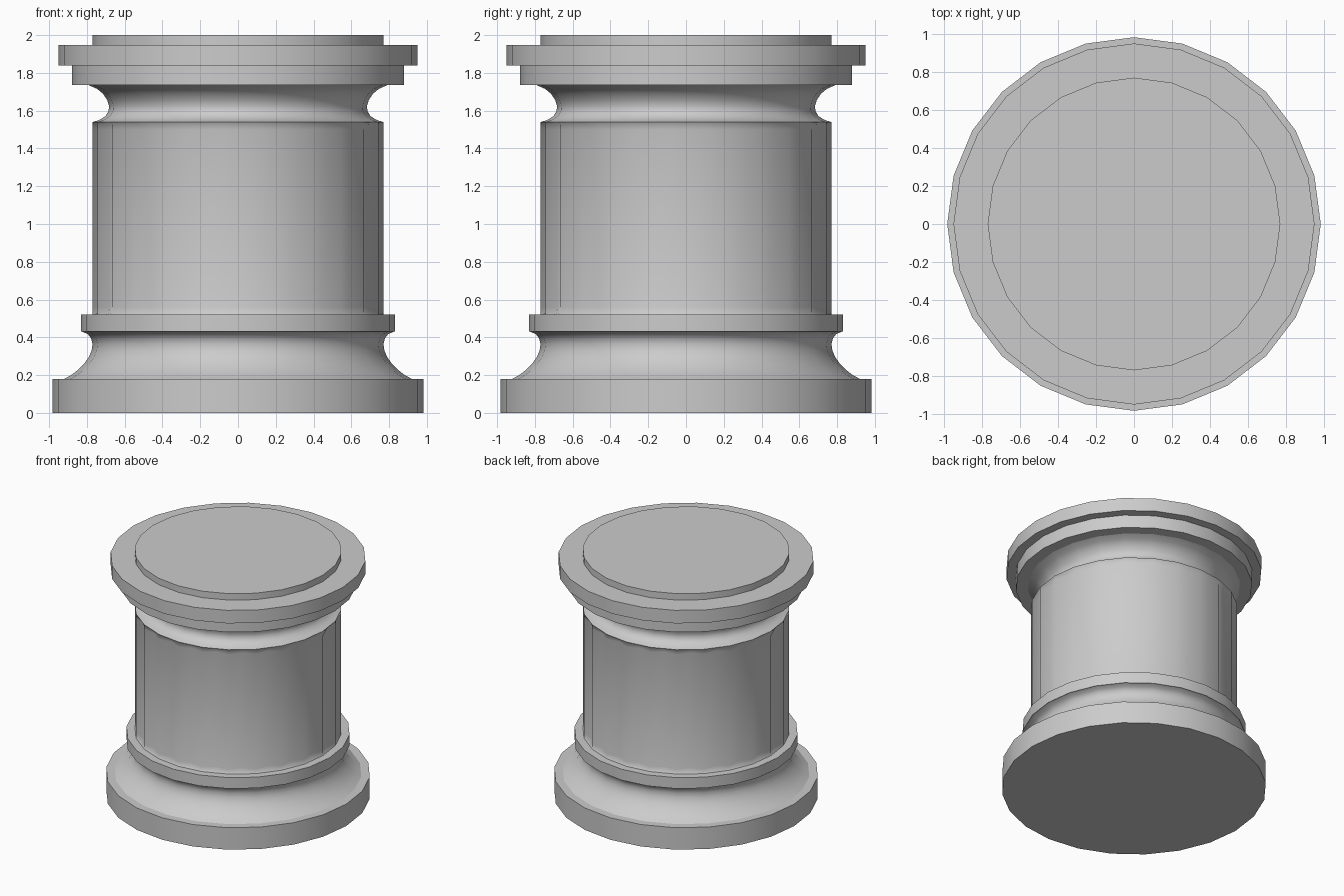
import bpy, bmesh, math

if "Cube" in bpy.data.objects:
    bpy.data.objects.remove(bpy.data.objects["Cube"])

SIDES = 24


def lathe(name, rings, cap_bottom=False, cap_top=False, sides=SIDES, angle=35):
    """Skin a stack of (radius, z) rings; radius may be a function of the side index."""
    bm = bmesh.new()
    loops = []
    for r, z in rings:
        loop = []
        for i in range(sides):
            a = 2 * math.pi * i / sides
            rad = r(i) if callable(r) else r
            loop.append(bm.verts.new((rad * math.cos(a), rad * math.sin(a), z)))
        loops.append(loop)
    for lo, hi in zip(loops, loops[1:]):
        for i in range(sides):
            j = (i + 1) % sides
            bm.faces.new((lo[i], lo[j], hi[j], hi[i]))
    if cap_bottom:
        bm.faces.new(loops[0][::-1])
    if cap_top:
        bm.faces.new(loops[-1])
    mesh = bpy.data.meshes.new(name)
    bm.to_mesh(mesh)
    bm.free()
    ob = bpy.data.objects.new(name, mesh)
    bpy.context.collection.objects.link(ob)
    bpy.ops.object.select_all(action='DESELECT')
    ob.select_set(True)
    bpy.context.view_layer.objects.active = ob
    bpy.ops.object.shade_smooth_by_angle(angle=math.radians(angle))
    return ob


# Plinth, open on top where the cove sits
lathe("plinth", [(0.983, 0), (0.983, 0.18), (0.92, 0.18)], cap_bottom=True)

# Concave base moulding
lathe("base_cove", [(0.92, 0.18), (0.88, 0.202), (0.845, 0.23), (0.815, 0.26),
                    (0.79, 0.295), (0.775, 0.33), (0.77, 0.365), (0.778, 0.395),
                    (0.795, 0.417), (0.825, 0.43)])

# Flat ring under the shaft
lathe("base_ring", [(0.825, 0.43), (0.832, 0.43), (0.832, 0.52), (0.76, 0.52)])


# Fluted shaft: ridges on even sides, grooves on odd sides
def flute(depth):
    mid = 0.77 * math.cos(math.pi / SIDES)
    return lambda i: 0.77 if i % 2 == 0 else mid - depth


lathe("fluted_shaft", [(flute(0), 0.52), (flute(0.012), 0.53), (flute(0.027), 0.56),
                       (flute(0.027), 1.50), (flute(0.012), 1.53), (flute(0), 1.54)],
      sides=SIDES * 2, angle=60)

# Concave neck
lathe("neck_cove", [(0.77, 1.54), (0.735, 1.55), (0.70, 1.572), (0.685, 1.60),
                    (0.683, 1.625), (0.692, 1.655), (0.715, 1.69),
                    (0.745, 1.715), (0.79, 1.735)])

# Stepped capital
lathe("capital", [(0.79, 1.735), (0.88, 1.735), (0.88, 1.84), (0.95, 1.84),
                  (0.95, 1.947), (0.77, 1.947)])

# Top disc
lathe("top_disc", [(0.77, 1.947), (0.77, 2.0)], cap_top=True)
